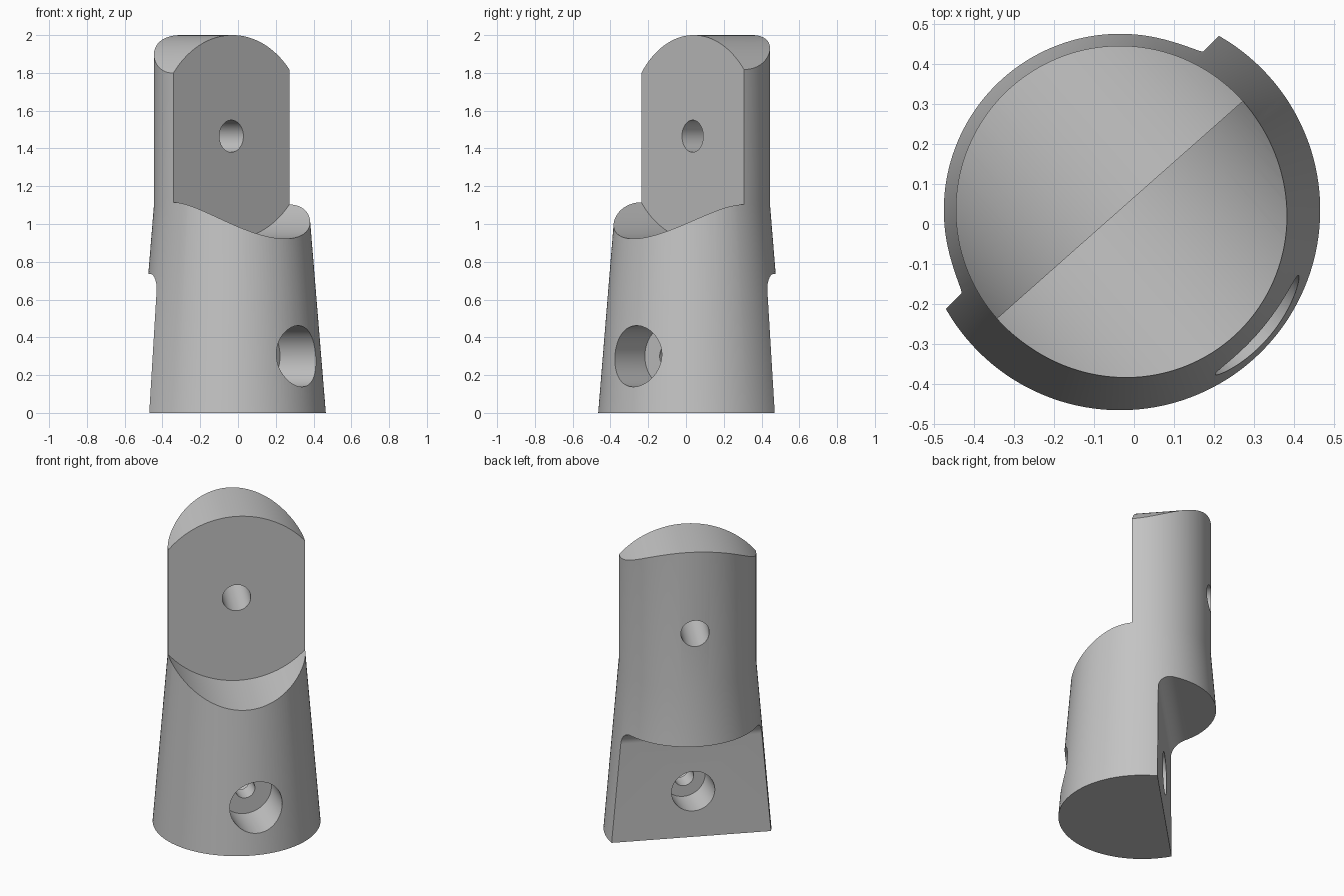
import bpy, bmesh
from math import cos, sin, radians, pi, sqrt, asin
from mathutils import Matrix, Vector

if "Cube" in bpy.data.objects:
    bpy.data.objects.remove(bpy.data.objects["Cube"])

AXIS = Vector((-0.035, 0.035, 0))   # centre line of the rod
PIN_Z = 1.465                       # height of the hinge pin
FLAT = -48.5                        # direction the tang flat faces
BORE = -40                          # direction of the stepped bore


def link(bm, name):
    bmesh.ops.recalc_face_normals(bm, faces=bm.faces)
    mesh = bpy.data.meshes.new(name)
    bm.to_mesh(mesh)
    bm.free()
    obj = bpy.data.objects.new(name, mesh)
    bpy.context.collection.objects.link(obj)
    return obj


def arc(cx, cy, r, start, end, n):
    """Points on an arc, angles in degrees."""
    angles = [radians(start + (end - start) * i / n) for i in range(n + 1)]
    return [(cx + r * cos(a), cy + r * sin(a)) for a in angles]


def prism(name, profile, heading, near, far):
    """Upright profile (across, height) extruded along a compass heading."""
    a = radians(heading)
    along = Vector((cos(a), sin(a), 0))
    across = Vector((-sin(a), cos(a), 0))
    bm = bmesh.new()
    face = bm.faces.new([bm.verts.new(AXIS + across * u + along * near + Vector((0, 0, z)))
                         for u, z in profile])
    new = bmesh.ops.extrude_face_region(bm, geom=[face])["geom"]
    bmesh.ops.translate(bm, vec=along * (far - near),
                        verts=[v for v in new if isinstance(v, bmesh.types.BMVert)])
    return link(bm, name)


def hole(name, z, r, heading, near, far):
    return prism(name, arc(0, z, r, 0, 360, 64)[:-1], heading, near, far)


# Tapered rod with a straight upper section
bm = bmesh.new()
N = 144
rings = []
for r, z in ((0.5, 0), (0.41, 1.1), (0.41, 2.1)):
    rings.append([bm.verts.new(AXIS + Vector((r * cos(2 * pi * i / N), r * sin(2 * pi * i / N), z)))
                  for i in range(N)])
for low, high in zip(rings, rings[1:]):
    for i in range(N):
        j = (i + 1) % N
        bm.faces.new((low[i], low[j], high[j], high[i]))
bm.faces.new(rings[0])
bm.faces.new(rings[-1])
body = link(bm, "hinge_rod")

# Half-width slot with a round bottom, leaving the tang
slot = arc(0.005, PIN_Z, 0.543, 180, 360, 96) + [(0.548, 2.5), (-0.538, 2.5)]
# Everything above the rounded tang end
crown = arc(0.008, PIN_Z, 0.535, 160, 20, 96) + [(0.7, PIN_Z + 0.183), (0.7, 2.5),
                                                 (-0.7, 2.5), (-0.7, PIN_Z + 0.183)]
# Flat notch with a filleted ceiling at the foot
notch = [(0.133, -0.1)] + arc(0.223, 0.645, 0.09, 180, 90, 16) + [(0.8, 0.735), (0.8, -0.1)]

cutters = [
    prism("slot_cutter", slot, FLAT, 0, 0.9),
    prism("crown_cutter", crown, FLAT, -0.9, 0.9),
    prism("notch_cutter", notch, 45, -0.9, 0.9),
    hole("pin_cutter", PIN_Z, 0.085, FLAT, -0.9, 0.9),
    hole("front_bore_cutter", 0.3, 0.162, BORE, 0.2, 0.9),
    hole("back_bore_cutter", 0.3, 0.13, BORE, -0.9, -0.08 + 0.16),
    hole("small_bore_cutter", 0.3, 0.06, BORE, -0.5, 0.5),
]

# Cut the rod
bpy.ops.object.select_all(action='DESELECT')
bpy.context.view_layer.objects.active = body
body.select_set(True)
for cutter in cutters:
    cutter.hide_render = True
    mod = body.modifiers.new(cutter.name, 'BOOLEAN')
    mod.operation = 'DIFFERENCE'
    mod.solver = 'EXACT'
    mod.object = cutter
    bpy.ops.object.modifier_apply(modifier=mod.name)
    bpy.data.objects.remove(cutter)

# Plain grey finish
grey = bpy.data.materials.new("grey_metal")
grey.use_nodes = True
colour = (0.55, 0.55, 0.55, 1)
grey.diffuse_color = colour
grey.node_tree.nodes["Principled BSDF"].inputs["Base Color"].default_value = colour
body.data.materials.clear()
body.data.materials.append(grey)
bpy.ops.object.shade_smooth_by_angle(angle=radians(25))
